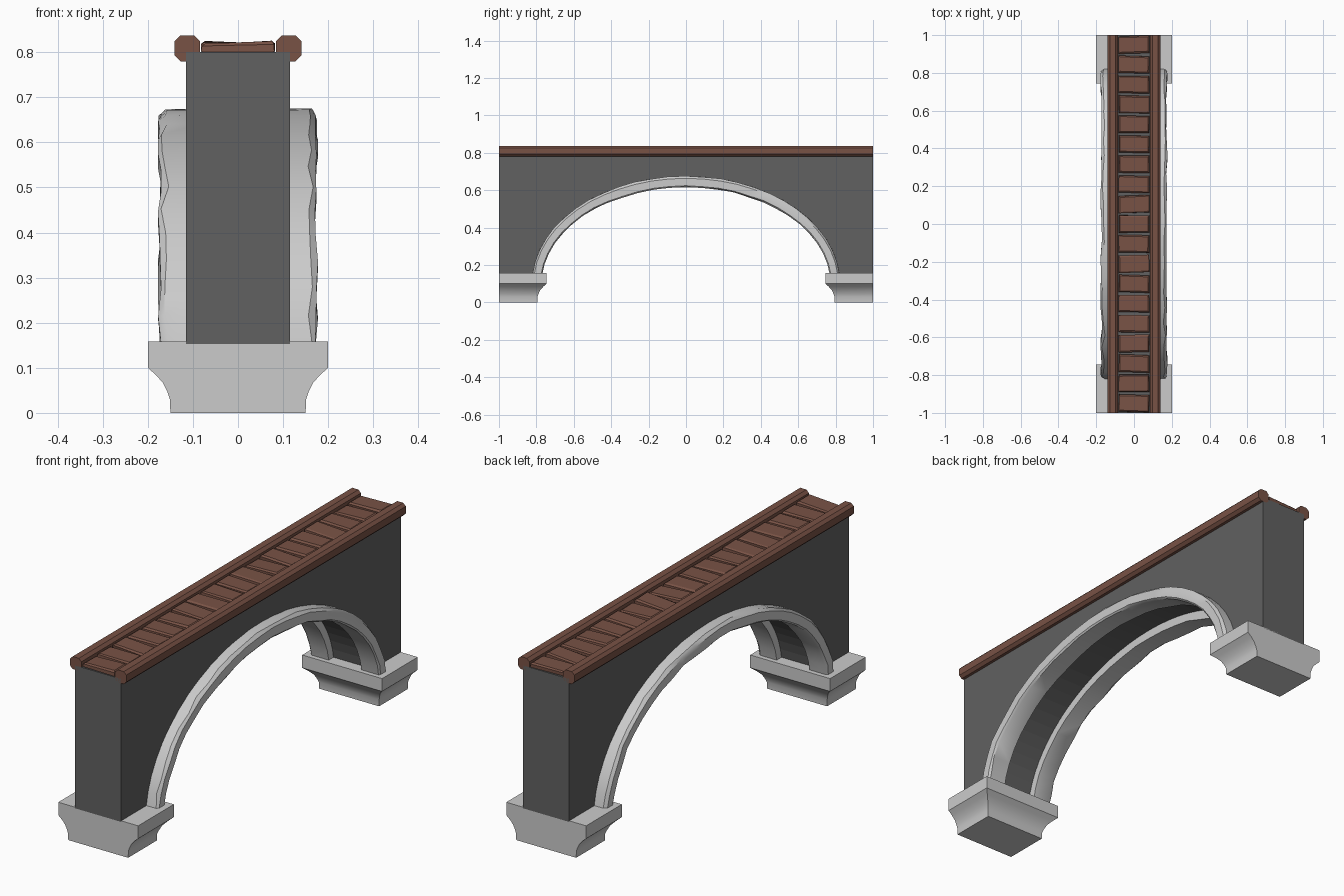
import bpy, bmesh, math, random

if "Cube" in bpy.data.objects:
    bpy.data.objects.remove(bpy.data.objects["Cube"])

random.seed(4)


def material(name, rgb):
    m = bpy.data.materials.new(name)
    m.diffuse_color = (*rgb, 1)
    m.use_nodes = True
    m.node_tree.nodes["Principled BSDF"].inputs["Base Color"].default_value = m.diffuse_color
    return m


STONE = material("dark_stone", (0.12, 0.12, 0.12))
WOOD = material("brown_wood", (0.19, 0.085, 0.06))


def make(name, rings, mat=None, smooth=None):
    """Loft equal-length rings of points into a capped solid."""
    bm = bmesh.new()
    vs = [[bm.verts.new(p) for p in r] for r in rings]
    n = len(rings[0])
    for a, b in zip(vs, vs[1:]):
        for i in range(n):
            j = (i + 1) % n
            bm.faces.new((a[i], a[j], b[j], b[i]))
    bm.faces.new(vs[0][::-1])
    bm.faces.new(vs[-1])
    bmesh.ops.recalc_face_normals(bm, faces=bm.faces)
    me = bpy.data.meshes.new(name)
    bm.to_mesh(me)
    bm.free()
    ob = bpy.data.objects.new(name, me)
    bpy.context.collection.objects.link(ob)
    if mat:
        me.materials.append(mat)
    if smooth:
        bpy.ops.object.select_all(action='DESELECT')
        ob.select_set(True)
        bpy.context.view_layer.objects.active = ob
        bpy.ops.object.shade_smooth_by_angle(angle=math.radians(smooth))
    return ob


def arch(a, b, t):
    return -a * math.cos(t), 0.10 + b * math.sin(t)


def jit(s):
    return random.uniform(-s, s)


# Wall with arched opening
T0 = 0.097
N = 36
curve = [arch(0.805, 0.555, T0 + (math.pi - 2 * T0) * i / N) for i in range(N + 1)]
outline = [(-1, 0.153)] + curve + [(1, 0.153), (1, 0.8), (-1, 0.8)]
make("wall", [[(x, y, z) for y, z in outline] for x in (-0.115, 0.115)], STONE)

# Stone arch ribs, slightly worn
T1 = 0.09
M = 26
for side, label in ((1, "right"), (-1, "left")):
    rings = []
    for i in range(M + 1):
        t = T1 + (math.pi - 2 * T1) * i / M
        face = 0.174 + jit(0.004)
        c_out, c_in = 0.012 + jit(0.006), 0.008 + jit(0.005)
        lo, hi = jit(0.004), 1 + jit(0.03)
        # (x, radial fraction from inner to outer curve)
        section = [(0.082, 0.0), (face - c_in, 0.0), (face, 0.12),
                   (face, 0.8), (face - c_out, hi), (0.082, 1.0)]
        ring = []
        for x, f in section:
            y, z = arch(0.772 + 0.053 * f, 0.515 + 0.06 * f + lo * (1 - f), t)
            ring.append((side * x, y, z))
        rings.append(ring)
    make("arch_rib_" + label, rings, smooth=35)

# Pier bases with a cove on three sides and a flat outer end
profile = [(0.05, 0), (0.049, 0.03), (0.044, 0.045), (0.034, 0.066),
           (0.018, 0.084), (0, 0.1), (0, 0.158)]
for s, label in ((1, "back"), (-1, "front")):
    rings = []
    for d, z in profile:
        w, y = 0.2 - d, 0.745 + d
        rings.append([(-w, s * y, z), (w, s * y, z), (w, s, z), (-w, s, z)])
    make("pier_base_" + label, rings, smooth=30)

# Chamfered wooden side rails
c, h, k = 0.0125, 0.028, 0.0285
octagon = [(-h + c, -k), (h - c, -k), (h, -k + c), (h, k - c),
           (h - c, k), (-h + c, k), (-h, k - c), (-h, -k + c)]
for s, label in ((1, "right"), (-1, "left")):
    make("rail_" + label, [[(s * 0.1125 + x, y, 0.8085 + z) for x, z in octagon]
                           for y in (-1, 1)], WOOD)

# Uneven deck planks
for i in range(-9, 10):
    yc = i * 0.1055
    tilt, skew = jit(0.004), jit(0.003)
    rings = []
    for z, inset in ((0.797, 0.003), (0.803, 0), (0.815, 0), (0.821, 0.007)):
        ring = []
        for sx, sy in ((-1, -1), (1, -1), (1, 1), (-1, 1)):
            x = sx * (0.081 - inset) + jit(0.0015)
            y = yc + sy * (0.0455 - inset) + sx * skew + jit(0.0015)
            top = (tilt * sx + jit(0.0015)) if z > 0.81 else 0
            ring.append((x, max(-1, min(1, y)), z + top))
        rings.append(ring)
    make("plank_%02d" % (i + 10), rings, WOOD)
